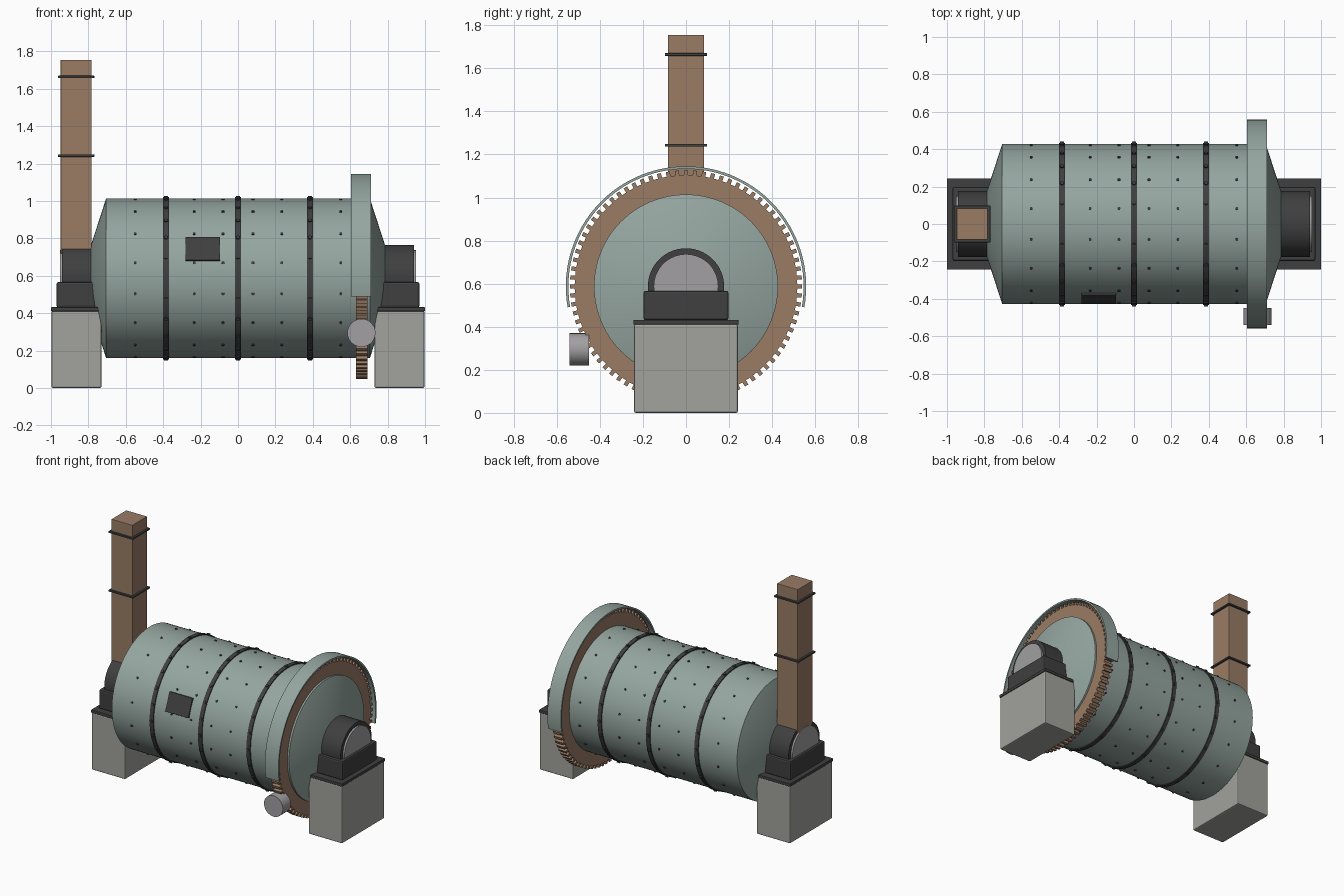
import bpy, bmesh
from math import sin, cos, pi, radians
from mathutils import Matrix, Vector

if "Cube" in bpy.data.objects:
    bpy.data.objects.remove(bpy.data.objects["Cube"])

AX = 0.587          # height of the drum axis
R = 0.427           # drum radius


def material(name, c):
    m = bpy.data.materials.new(name)
    m.diffuse_color = (*c, 1)
    m.use_nodes = True
    m.node_tree.nodes["Principled BSDF"].inputs["Base Color"].default_value = m.diffuse_color
    return m


GREEN = material("green_paint", (0.30, 0.38, 0.35))
BROWN = material("brown_steel", (0.32, 0.20, 0.13))
DARK = material("dark_iron", (0.05, 0.05, 0.052))
STONE = material("concrete", (0.36, 0.36, 0.34))
STEEL = material("bare_steel", (0.36, 0.35, 0.36))


def finish(name, bm, mat, bevel=0, smooth=False):
    bmesh.ops.recalc_face_normals(bm, faces=bm.faces)
    me = bpy.data.meshes.new(name)
    bm.to_mesh(me)
    bm.free()
    ob = bpy.data.objects.new(name, me)
    bpy.context.collection.objects.link(ob)
    me.materials.append(mat)
    if bevel:
        b = ob.modifiers.new("bevel", 'BEVEL')
        b.width, b.segments = bevel, 2
    if smooth:
        bpy.ops.object.select_all(action='DESELECT')
        ob.select_set(True)
        bpy.context.view_layer.objects.active = ob
        bpy.ops.object.shade_smooth_by_angle(angle=radians(30))
    return ob


def add_box(bm, size, mtx):
    bmesh.ops.create_cube(bm, size=1, matrix=mtx @ Matrix.Diagonal((*size, 1)))


def box(name, x, y, z, mat, bevel=0):
    bm = bmesh.new()
    size = [b - a for a, b in (x, y, z)]
    add_box(bm, size, Matrix.Translation([(a + b) / 2 for a, b in (x, y, z)]))
    return finish(name, bm, mat, bevel)


def lathe(bm, profile, n=96, a0=0, a1=2 * pi):
    """Revolve closed (x, radius) outline about the drum axis; angle 0 is +y."""
    full = a1 - a0 > 6.28
    rings = []
    for i in range(n if full else n + 1):
        a = a0 + (a1 - a0) * i / n
        rings.append([bm.verts.new((x, r * cos(a), AX + r * sin(a))) for x, r in profile])
    k = len(profile)
    for i in range(n):
        p, q = rings[i], rings[(i + 1) % len(rings)]
        for j in range(k):
            bm.faces.new((p[j], p[(j + 1) % k], q[(j + 1) % k], q[j]))
    if not full:
        bm.faces.new(rings[0])
        bm.faces.new(rings[-1])


def ring(name, x0, x1, r0, r1, mat, **kw):
    bm = bmesh.new()
    lathe(bm, [(x0, r0), (x1, r0), (x1, r1), (x0, r1)], **kw)
    return finish(name, bm, mat, smooth=True)


def radial(x, r, a):
    """Placement on the drum with local z pointing outwards."""
    return Matrix.Translation((x, r * cos(a), AX + r * sin(a))) @ Matrix.Rotation(a - pi / 2, 4, 'X')


def bolts(name, spots, rad, h):
    bm = bmesh.new()
    for x, r, a in spots:
        bmesh.ops.create_cone(bm, cap_ends=True, segments=6, radius1=rad, radius2=rad,
                              depth=h, matrix=radial(x, r, a))
    return finish(name, bm, DARK)


# drum with conical heads
bm = bmesh.new()
lathe(bm, [(-0.79, 0.1), (-0.79, 0.165), (-0.705, R), (0.705, R), (0.79, 0.165), (0.79, 0.1)])
finish("drum_shell", bm, GREEN, smooth=True)

# bands and bolts round the drum
for i, x in enumerate((-0.385, 0, 0.385)):
    ring(f"drum_band_{i + 1}", x - 0.015, x + 0.015, R - 0.01, R + 0.007, DARK)
bolts("band_bolts", [(x, R + 0.006, 2 * pi * k / 24) for x in (-0.385, 0, 0.385)
                     for k in range(24)], 0.011, 0.016)
bolts("shell_bolts", [(s * x, R, 2 * pi * (k + 0.5) / 16) for x in (0.08, 0.235, 0.39, 0.55)
                      for s in (-1, 1) for k in range(16)], 0.008, 0.012)

# inspection hatch on the front
bm = bmesh.new()
add_box(bm, (0.185, 0.135, 0.022), radial(-0.188, 0.424, radians(180 - 21.4)))
finish("hatch", bm, DARK, bevel=0.003)

# ring gear with teeth
bm = bmesh.new()
lathe(bm, [(0.63, 0.42), (0.692, 0.42), (0.692, 0.517), (0.63, 0.517)])
TEETH = 80
for k in range(TEETH):
    add_box(bm, (0.062, 0.019, 0.034), radial(0.661, 0.522, 2 * pi * k / TEETH))
finish("ring_gear", bm, BROWN, smooth=True)

# gear guard arc and drive pinion
ring("gear_guard", 0.605, 0.712, 0.546, 0.558, GREEN, n=64, a0=radians(-10), a1=radians(190))
bm = bmesh.new()
bmesh.ops.create_cone(bm, cap_ends=True, segments=48, radius1=0.075, radius2=0.075, depth=0.09,
                      matrix=Matrix.Translation((0.66, -0.495, 0.295)) @ Matrix.Rotation(pi / 2, 4, 'X'))
finish("drive_pinion", bm, STEEL, smooth=True)

# piers and bearings at both ends
for side, s in (("left", -1), ("right", 1)):
    def span(a, b):
        return tuple(sorted((s * a, s * b)))
    box(f"{side}_pier", span(0.73, 0.997), (-0.241, 0.241), (0, 0.412), STONE, 0.008)
    box(f"{side}_sole_plate", span(0.725, 1.0), (-0.244, 0.244), (0.41, 0.432), DARK, 0.004)
    box(f"{side}_bearing_base", span(0.762, 0.97), (-0.197, 0.197), (0.43, 0.567), DARK, 0.01)
    ring(f"{side}_bearing_cap", *span(0.787, 0.94), 0.148, 0.177, DARK, n=48, a0=radians(-10), a1=radians(190))
    bm = bmesh.new()
    bmesh.ops.create_cone(bm, cap_ends=True, segments=64, radius1=0.15, radius2=0.15, depth=0.21,
                          matrix=Matrix.Translation((s * 0.848, 0, AX)) @ Matrix.Rotation(pi / 2, 4, 'Y'))
    finish(f"{side}_trunnion", bm, STEEL, smooth=True)

# feed chute with two straps
box("feed_chute", (-0.948, -0.782), (-0.084, 0.084), (0.72, 1.755), BROWN, 0.003)
for i, z in enumerate((1.242, 1.664)):
    box(f"chute_strap_{i + 1}", (-0.962, -0.768), (-0.098, 0.098), (z - 0.006, z + 0.006), DARK, 0.002)
